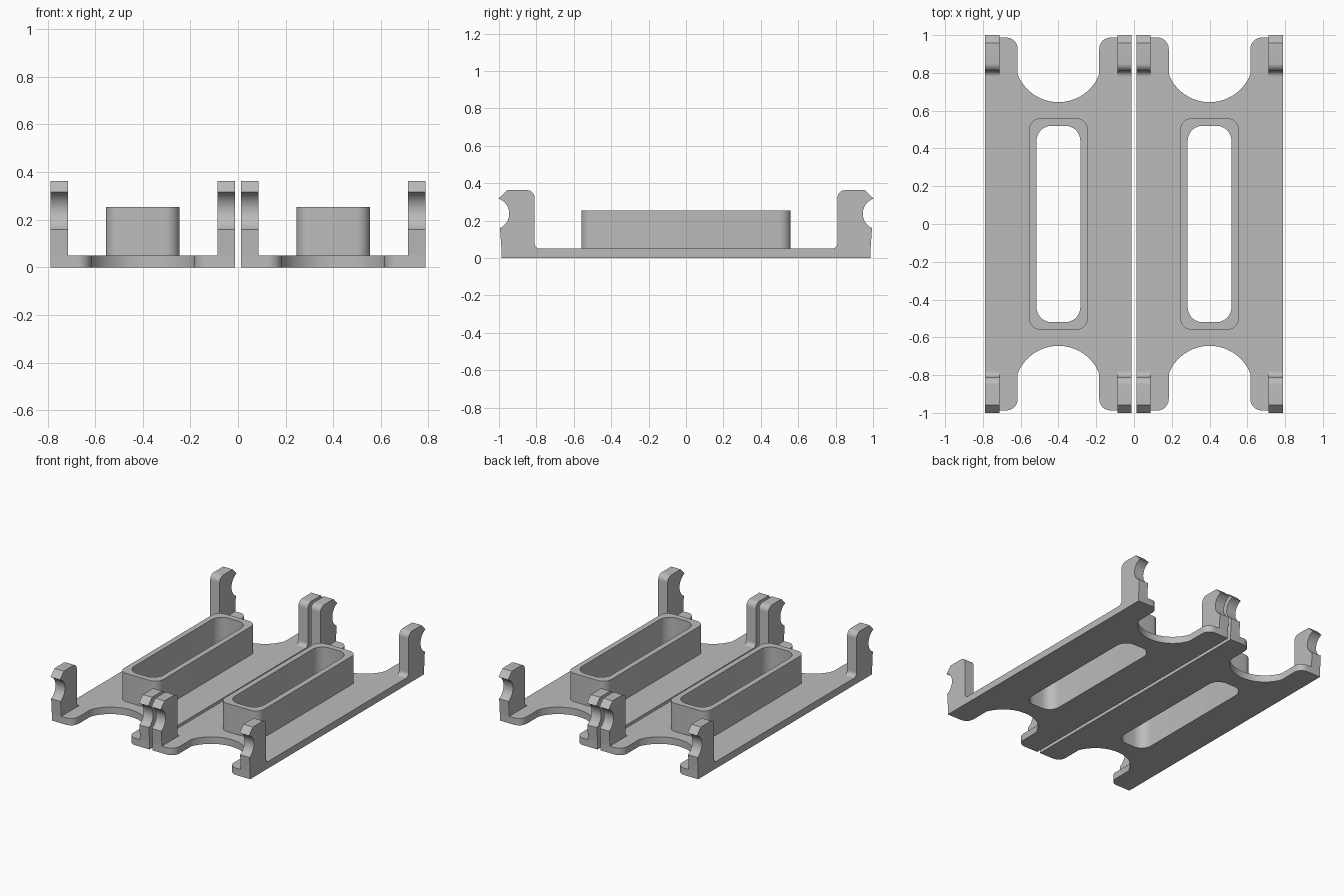
import bpy, bmesh, math
from mathutils import Vector

if "Cube" in bpy.data.objects:
    bpy.data.objects.remove(bpy.data.objects["Cube"])

grey = bpy.data.materials.new("light_grey")
grey.diffuse_color = (0.5, 0.5, 0.5, 1)
grey.use_nodes = True
grey.node_tree.nodes["Principled BSDF"].inputs["Base Color"].default_value = grey.diffuse_color

PLATE, WALL_TOP = 0.05, 0.253   # heights
X_IN, X_OUT, END = 0.012, 0.788, 0.987
MID = (X_IN + X_OUT) / 2
CLIP_W = 0.075


def arc(cx, cy, r, a0, a1, n=8):
    return [(cx + r * math.cos(math.radians(a0 + (a1 - a0) * i / n)),
             cy + r * math.sin(math.radians(a0 + (a1 - a0) * i / n))) for i in range(n + 1)]


def rounded_rect(cx, hx, hy, r):
    pts = []
    for sx, sy, a in ((1, 1, 0), (-1, 1, 90), (-1, -1, 180), (1, -1, 270)):
        pts += arc(cx + sx * (hx - r), sy * (hy - r), r, a, a + 90)
    return pts


def solid(name, loops, place, depth):
    """Fill closed outlines (later ones are holes) and extrude them."""
    bm = bmesh.new()
    for loop in loops:
        vs = [bm.verts.new(place(u, v)) for u, v in loop]
        for a, b in zip(vs, vs[1:] + vs[:1]):
            bm.edges.new((a, b))
    bmesh.ops.triangle_fill(bm, edges=bm.edges[:], use_beauty=True)
    ext = bmesh.ops.extrude_face_region(bm, geom=bm.faces[:], use_keep_orig=True)
    bmesh.ops.translate(bm, vec=Vector(depth),
                        verts=[g for g in ext["geom"] if isinstance(g, bmesh.types.BMVert)])
    bmesh.ops.recalc_face_normals(bm, faces=bm.faces[:])
    me = bpy.data.meshes.new(name)
    bm.to_mesh(me)
    bm.free()
    me.materials.append(grey)
    ob = bpy.data.objects.new(name, me)
    bpy.context.collection.objects.link(ob)
    bpy.ops.object.select_all(action='DESELECT')
    ob.select_set(True)
    bpy.context.view_layer.objects.active = ob
    bpy.ops.object.shade_smooth_by_angle(angle=math.radians(30))
    return ob


# Plate end: square outer corners, rounded inner corners, circular bite
half, corner, bite = 0.216, 0.06, 0.232
bite_y = 0.645 + bite
a = math.degrees(math.acos(half / bite))
back_end = ([(X_OUT, END)]
            + arc(MID + half + corner, END - corner, corner, 90, 180)
            + arc(MID, bite_y, bite, -a, -180 + a, 32)
            + arc(MID - half - corner, END - corner, corner, 0, 90)
            + [(X_IN, END)])
outline = back_end + [(x, -y) for x, y in reversed(back_end)]
slot = rounded_rect(MID, 0.116, 0.52, 0.08)
wall = rounded_rect(MID, 0.155, 0.56, 0.06)

# Clip side profile: foot fillet, rounded top, chamfered tip and round groove
t = math.degrees(math.asin(0.08 / 0.085))
clip = ([(END, PLATE)]
        + arc(1.03, 0.237, 0.085, 180 + t - 5, 180 - t, 14)
        + [(0.957, 0.363)]
        + arc(0.85, 0.323, 0.04, 90, 180)
        + arc(0.78, PLATE + 0.03, 0.03, 0, -90))

for side, sx in (("left", -1), ("right", 1)):
    solid(side + "_base_plate", [outline, slot], lambda u, v: (sx * u, v, 0), (0, 0, PLATE))
    solid(side + "_slot_wall", [wall, slot], lambda u, v: (sx * u, v, PLATE),
          (0, 0, WALL_TOP - PLATE))
    for end, sy in (("front", -1), ("back", 1)):
        for pos, x in (("inner", X_IN), ("outer", X_OUT - CLIP_W)):
            solid(f"{side}_{end}_{pos}_clip", [clip],
                  lambda u, v: (sx * x, sy * u, v), (sx * CLIP_W, 0, 0))
